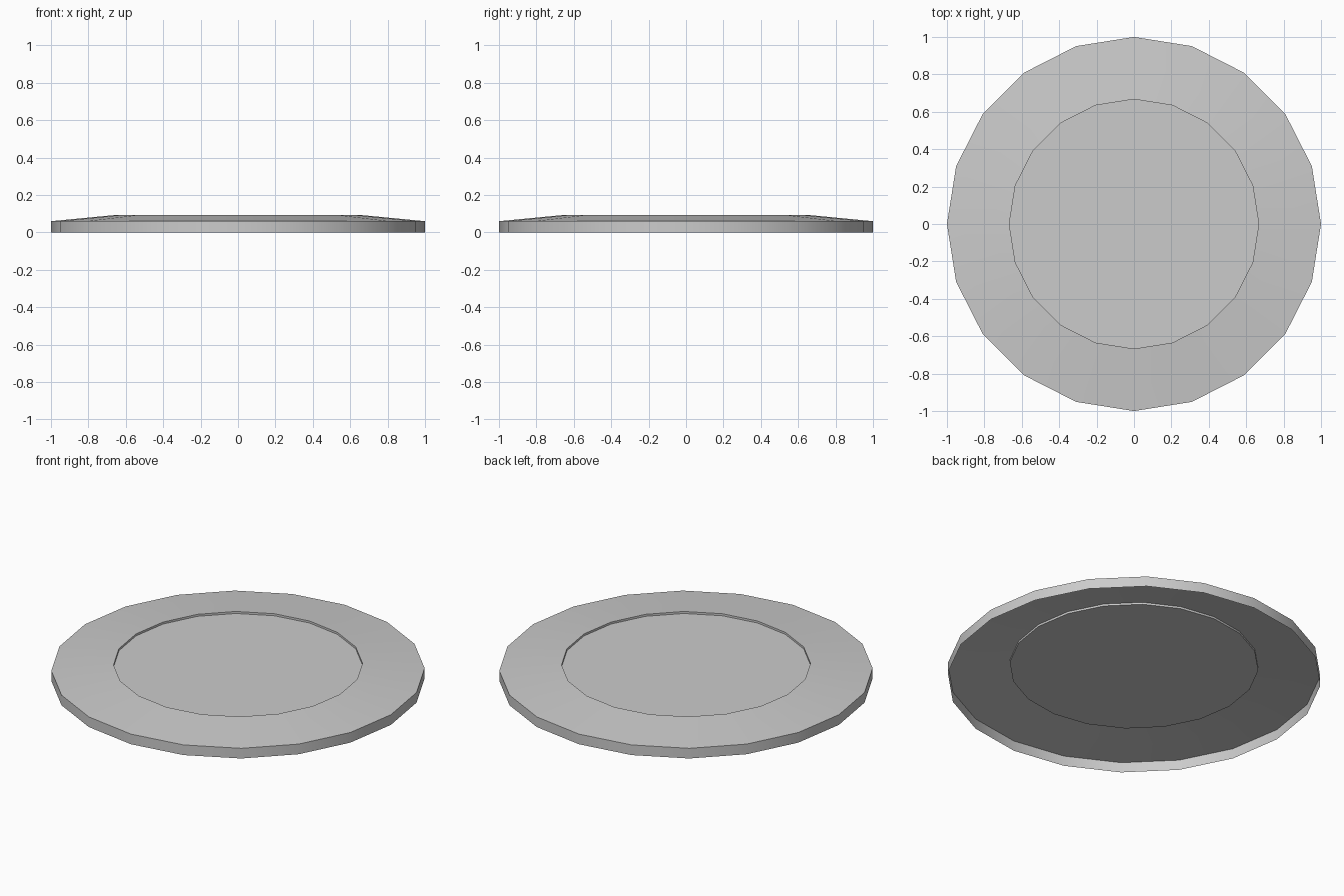
import bpy, bmesh, math

if "Cube" in bpy.data.objects:
    bpy.data.objects.remove(bpy.data.objects["Cube"])

SIDES = 20
# (radius, height) from the open bottom edge up the rim and into the shallow well
PROFILE = [(1.0, 0.0), (1.0, 0.06), (0.667, 0.092), (0.667, 0.08)]

bm = bmesh.new()
rings = []
for r, z in PROFILE:
    rings.append([bm.verts.new((r * math.cos(2 * math.pi * i / SIDES),
                                r * math.sin(2 * math.pi * i / SIDES), z))
                  for i in range(SIDES)])

# Outer wall, sloped rim and inner step
for low, high in zip(rings, rings[1:]):
    for i in range(SIDES):
        j = (i + 1) % SIDES
        bm.faces.new((low[i], low[j], high[j], high[i]))

# Well floor; the underside stays hollow
bm.faces.new(rings[-1])

mesh = bpy.data.meshes.new("shallow_plate")
bm.to_mesh(mesh)
bm.free()
plate = bpy.data.objects.new("shallow_plate", mesh)
bpy.context.collection.objects.link(plate)

# Smooth around the plate; only the shallow slope/wall edges stay sharp
bpy.context.view_layer.objects.active = plate
plate.select_set(True)
bpy.ops.object.shade_smooth_by_angle(angle=math.radians(30))
for poly in mesh.polygons:
    if len(poly.vertices) == SIDES:
        poly.use_smooth = False
